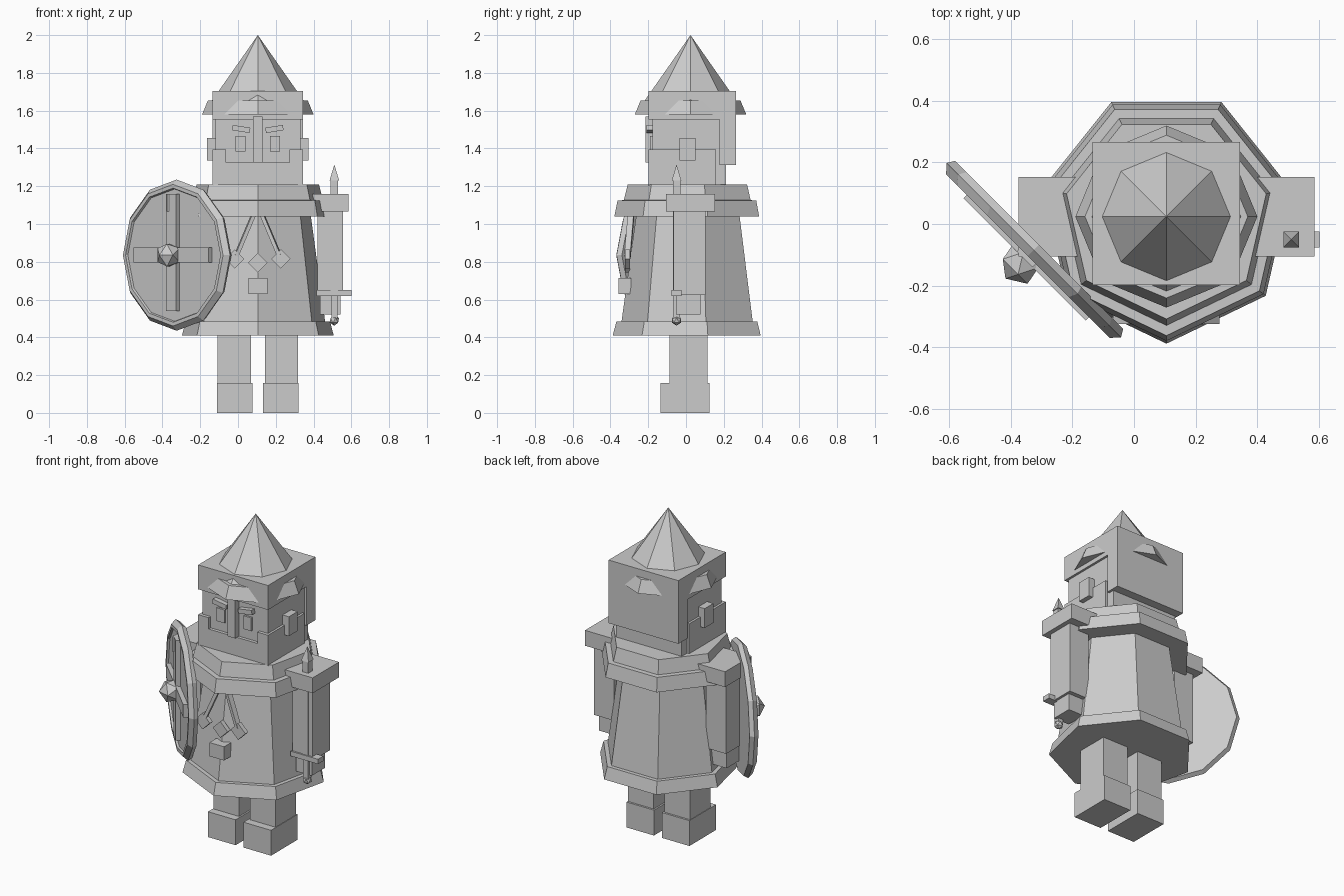
import bpy, bmesh, math
from mathutils import Vector, Matrix

if "Cube" in bpy.data.objects:
    bpy.data.objects.remove(bpy.data.objects["Cube"])

CX, CY = 0.105, 0.024   # body axis

grey = bpy.data.materials.new("plain_grey")
grey.use_nodes = True
grey.diffuse_color = (0.6, 0.6, 0.6, 1)
grey.node_tree.nodes["Principled BSDF"].inputs["Base Color"].default_value = (0.6, 0.6, 0.6, 1)


def finish(name, bm, matrix=Matrix()):
    bm.transform(matrix)
    bmesh.ops.recalc_face_normals(bm, faces=bm.faces)
    mesh = bpy.data.meshes.new(name)
    bm.to_mesh(mesh)
    bm.free()
    mesh.materials.append(grey)
    ob = bpy.data.objects.new(name, mesh)
    bpy.context.collection.objects.link(ob)
    return ob


def box(name, x, y, z, matrix=Matrix()):
    """Box from (low, high) pairs."""
    bm = bmesh.new()
    bmesh.ops.create_cube(bm, size=1)
    for v in bm.verts:
        v.co = [p[0] + (p[1] - p[0]) * (c + 0.5) for p, c in zip((x, y, z), v.co)]
    return finish(name, bm, matrix)


def pair(name, x, y, z):
    """Box and its mirror; x is measured out from the body axis."""
    for side, s in (("left", 1), ("right", -1)):
        box(f"{side}_{name}", [CX + s * v for v in x], y, z)


def lathe(name, sides, profile, start, matrix):
    """Faceted solid from (radius, height) points, capped at both ends."""
    bm = bmesh.new()
    rings = []
    for r, h in profile:
        if r == 0:
            rings.append([bm.verts.new((0, 0, h))] * sides)
            continue
        angles = [start + math.tau * i / sides for i in range(sides)]
        rings.append([bm.verts.new((r * math.cos(a), r * math.sin(a), h)) for a in angles])
    for a, b in zip(rings, rings[1:]):
        for i in range(sides):
            j = (i + 1) % sides
            bm.faces.new(list(dict.fromkeys((a[i], a[j], b[j], b[i]))))
    for ring in (rings[0], rings[-1]):
        if len(set(ring)) > 2:
            bm.faces.new(ring)
    return finish(name, bm, matrix)


def ball(name, radius, matrix):
    bm = bmesh.new()
    bmesh.ops.create_icosphere(bm, subdivisions=1, radius=radius)
    return finish(name, bm, matrix)


axis = Matrix.Translation((CX, CY, 0))
FRONT = -math.pi / 2

# Robe, hem and collar: seven sides with a corner at the front
lathe("robe", 7, [(0.37, 0.45), (0.28, 1.1)], FRONT, axis)
lathe("robe_hem", 7, [(0.412, 0.41), (0.392, 0.485)], FRONT, axis)
lathe("collar", 7, [(0.403, 1.04), (0.386, 1.125), (0.353, 1.126), (0.332, 1.21)], FRONT, axis)

# Legs and boots
pair("leg", (0.037, 0.213), (-0.087, 0.113), (0.15, 0.45))
pair("boot", (0.027, 0.216), (-0.135, 0.125), (0, 0.157))

# Arms
pair("shoulder", (0.2, 0.48), (-0.105, 0.153), (1.065, 1.16))
pair("sleeve", (0.315, 0.452), (-0.066, 0.103), (0.625, 1.07))
pair("hand", (0.33, 0.437), (-0.052, 0.077), (0.522, 0.63))

# Head and face
box("head", (CX - 0.225, CX + 0.225), (-0.178, 0.213), (1.19, 1.6))
pair("ear", (0.2, 0.268), (-0.035, 0.05), (1.335, 1.455))
pair("beard_cheek", (0.168, 0.239), (-0.198, 0.16), (1.32, 1.395))
box("beard_chin", (CX - 0.239, CX + 0.239), (-0.198, 0.16), (1.205, 1.325))
box("nose_guard", (CX - 0.026, CX + 0.026), (-0.215, -0.17), (1.325, 1.57))
pair("eye", (0.065, 0.118), (-0.19, -0.17), (1.385, 1.467))
for side, s in (("left", 1), ("right", -1)):
    tilt = Matrix.Translation((CX + s * 0.088, -0.19, 1.503)) @ Matrix.Rotation(-s * 0.16, 4, "Y")
    box(f"{side}_brow", (-0.047, 0.047), (-0.018, 0.018), (-0.014, 0.014), tilt)

# Helmet: block, neck guard, spire running down through the block, and brim
box("helmet_block", (CX - 0.239, CX + 0.239), (-0.198, 0.266), (1.552, 1.703))
box("helmet_neck_guard", (CX - 0.239, CX + 0.239), (0.177, 0.266), (1.312, 1.56))
lathe("helmet_spire", 8, [(0.28, 1.6), (0, 2.0)], 0, axis)
lathe("helmet_brim", 8, [(0.295, 1.58), (0.264, 1.655)], 0, axis)

# Belt buckle, tassels and cords
box("buckle", (CX - 0.05, CX + 0.05), (-0.358, -0.29), (0.63, 0.715))
for name, dx, z in (("left", 0.122, 0.815), ("middle", 0, 0.795), ("right", -0.122, 0.815)):
    turn = Matrix.Translation((CX + dx, -0.31, z)) @ Matrix.Rotation(math.pi / 4, 4, "Y")
    box(f"{name}_tassel", (-0.036, 0.036), (-0.014, 0.014), (-0.036, 0.036), turn)
for side, s in (("left", 1), ("right", -1)):
    top, end = Vector((CX + s * 0.018, -0.29, 1.06)), Vector((CX + s * 0.115, -0.31, 0.83))
    aim = Matrix.Translation(top) @ (end - top).to_track_quat("Z", "Y").to_matrix().to_4x4()
    box(f"{side}_cord", (-0.016, 0.016), (-0.01, 0.01), (0, (end - top).length), aim)

# Sword held upright in the left hand
sword = Matrix.Translation((0.51, -0.05, 0))
box("sword_blade", (-0.02, 0.02), (-0.02, 0.02), (0.64, 1.235), sword)
lathe("sword_tip", 4, [(0.036, 1.23), (0, 1.315)], math.pi / 4, sword)
box("sword_guard", (-0.095, 0.092), (-0.027, 0.025), (0.62, 0.65), sword)
box("sword_grip", (-0.016, 0.016), (-0.018, 0.018), (0.5, 0.625), sword)
ball("sword_pommel", 0.028, sword @ Matrix.Translation((0, 0, 0.49)))

# Shield on the right arm: local z points outwards, local y is up
shield = (Matrix.Translation((-0.325, -0.085, 0.835)) @ Matrix.Rotation(-math.pi / 4, 4, "Z")
          @ Matrix.Rotation(math.pi / 2, 4, "X"))
lathe("shield", 12, [(0.385, -0.025), (0.4, 0.0), (0.375, 0.027), (0.355, 0.027), (0.35, 0.015)],
      math.pi / 2, shield)
box("shield_bar_upright", (-0.036, 0.036), (-0.295, 0.325), (0.01, 0.042), shield)
box("shield_bar_level", (-0.28, 0.28), (-0.04, 0.04), (0.01, 0.042), shield)
ball("shield_boss", 0.07, shield @ Matrix.Translation((0, 0, 0.06)))
